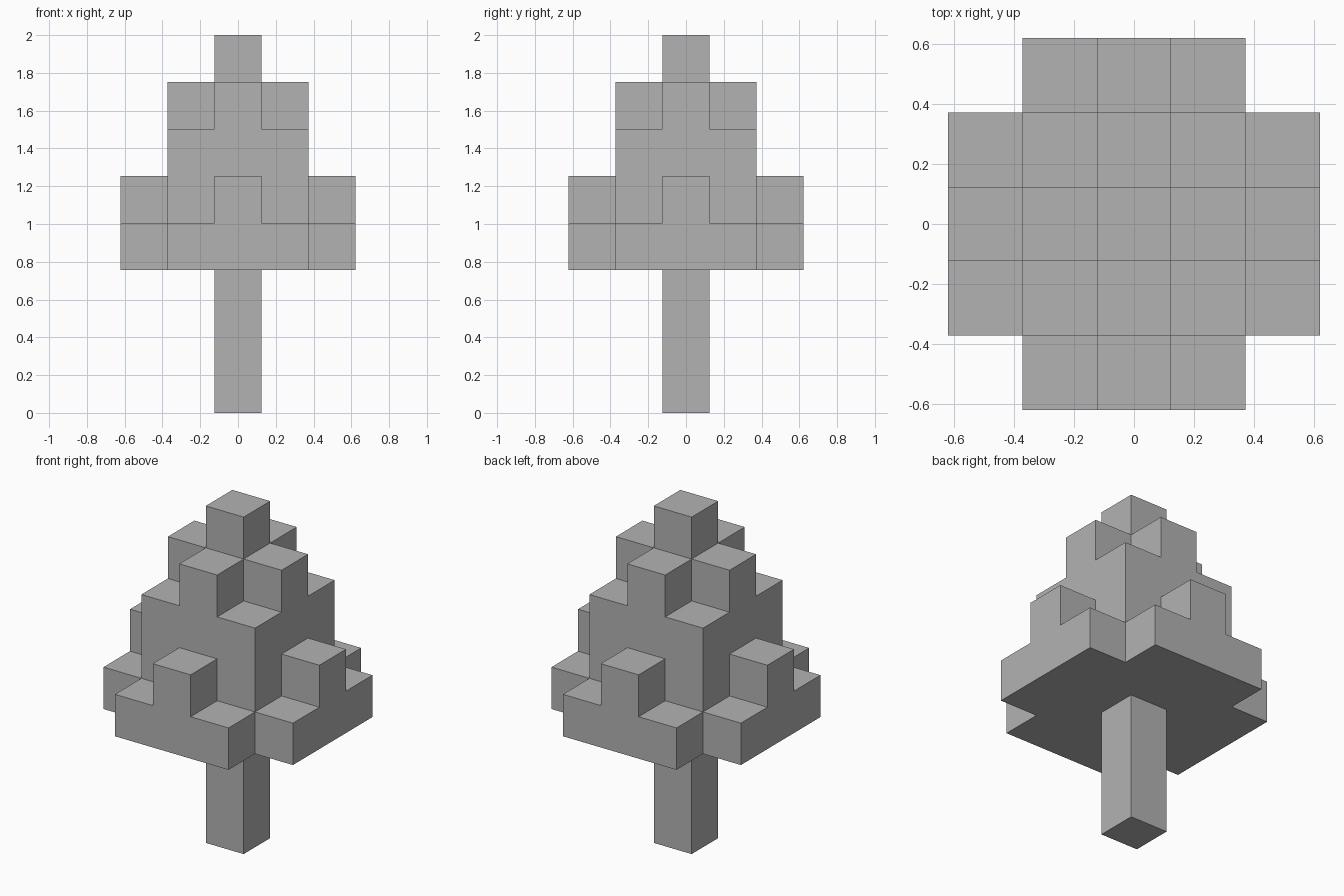
import bpy
import bmesh
from mathutils import Vector

cube = bpy.data.objects.get("Cube")
if cube:
    bpy.data.objects.remove(cube, do_unlink=True)

CELL = 0.2487            # side of one block
TOP = 2.0
BASE = TOP - 5 * CELL    # underside of the foliage

grey = bpy.data.materials.new("plain grey")
grey.use_nodes = True
colour = (0.45, 0.45, 0.45, 1)
grey.diffuse_color = colour
grey.node_tree.nodes["Principled BSDF"].inputs["Base Color"].default_value = colour


def add_object(name, bm):
    mesh = bpy.data.meshes.new(name)
    bm.to_mesh(mesh)
    bm.free()
    mesh.materials.append(grey)
    obj = bpy.data.objects.new(name, mesh)
    bpy.context.collection.objects.link(obj)
    return obj


# Foliage layers from bottom to top: which cells (by distance from the axis) are filled
layers = [
    lambda a, b: a + b < 4,                              # wide tier without corners
    lambda a, b: max(a, b) < 2 or min(a, b) == 0,        # square with four arms
    lambda a, b: max(a, b) < 2,                          # square
    lambda a, b: a + b < 2,                              # cross
    lambda a, b: a + b == 0,                             # tip
]
span = range(-2, 3)
cells = {(x, y, z) for z, filled in enumerate(layers)
         for x in span for y in span if filled(abs(x), abs(y))}

# Foliage skin: one face wherever a block meets open air
bm = bmesh.new()
for cell in cells:
    centre = Vector(cell)
    for axis in range(3):
        for sign in (-1, 1):
            normal = Vector((0, 0, 0))
            normal[axis] = sign
            if tuple(int(c) for c in centre + normal) in cells:
                continue
            u = Vector((0, 0, 0))
            u[(axis + 1) % 3] = 0.5
            v = normal.cross(u)
            mid = centre + normal / 2 + Vector((0, 0, 0.5))
            corners = (mid - u - v, mid + u - v, mid + u + v, mid - u + v)
            bm.faces.new([bm.verts.new(p * CELL + Vector((0, 0, BASE))) for p in corners])
bmesh.ops.remove_doubles(bm, verts=bm.verts, dist=0.001)
bmesh.ops.dissolve_limit(bm, angle_limit=0.01, verts=bm.verts, edges=bm.edges)
add_object("foliage", bm)

# Trunk
bm = bmesh.new()
bmesh.ops.create_cube(bm, size=1)
bmesh.ops.scale(bm, vec=(CELL, CELL, BASE), verts=bm.verts)
bmesh.ops.translate(bm, vec=(0, 0, BASE / 2), verts=bm.verts)
add_object("trunk", bm)
